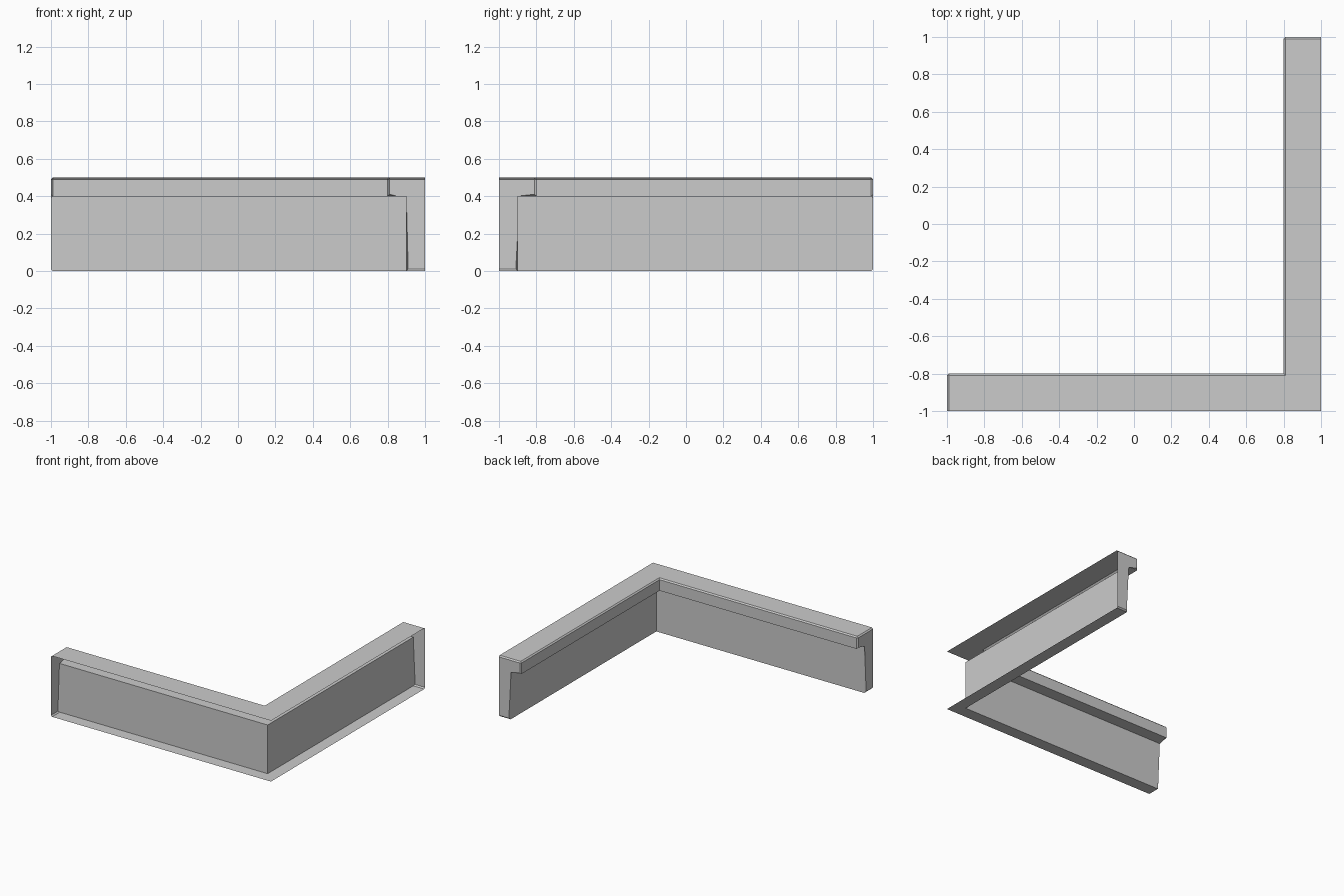
import bpy, bmesh

if "Cube" in bpy.data.objects:
    bpy.data.objects.remove(bpy.data.objects["Cube"])

# Profile of the ledge: (inset from the outer face, height); outer side stays open
PROFILE = [(0, 0), (0.1, 0), (0.1, 0.4), (0.2, 0.4), (0.2, 0.5), (0, 0.5)]
BEVEL = 0.01

# Stations along the L path: left end, mitred corner, back end
STATIONS = [
    lambda d: (-1, -1 + d),
    lambda d: (1 - d, -1 + d),
    lambda d: (1 - d, 1),
]

bm = bmesh.new()
rings = [[bm.verts.new((*place(d), z)) for d, z in PROFILE] for place in STATIONS]

# Swept surfaces of both arms
for a, b in zip(rings, rings[1:]):
    for i in range(len(PROFILE) - 1):
        bm.faces.new((a[i], a[i + 1], b[i + 1], b[i]))

# End caps
bm.faces.new(rings[0][::-1])
bm.faces.new(rings[-1])

# Softened edges: around the end caps and along the inner top edge
soft = []
for ring in (rings[0], rings[-1]):
    soft += [bm.edges.get(pair) for pair in zip(ring, ring[1:])]
soft += [bm.edges.get((a[4], b[4])) for a, b in zip(rings, rings[1:])]
bmesh.ops.bevel(bm, geom=soft, offset=BEVEL, offset_type='OFFSET',
                segments=1, profile=0.5, affect='EDGES', clamp_overlap=True)

mesh = bpy.data.meshes.new("corner_ledge")
bm.to_mesh(mesh)
bm.free()
bpy.context.collection.objects.link(bpy.data.objects.new("corner_ledge", mesh))
